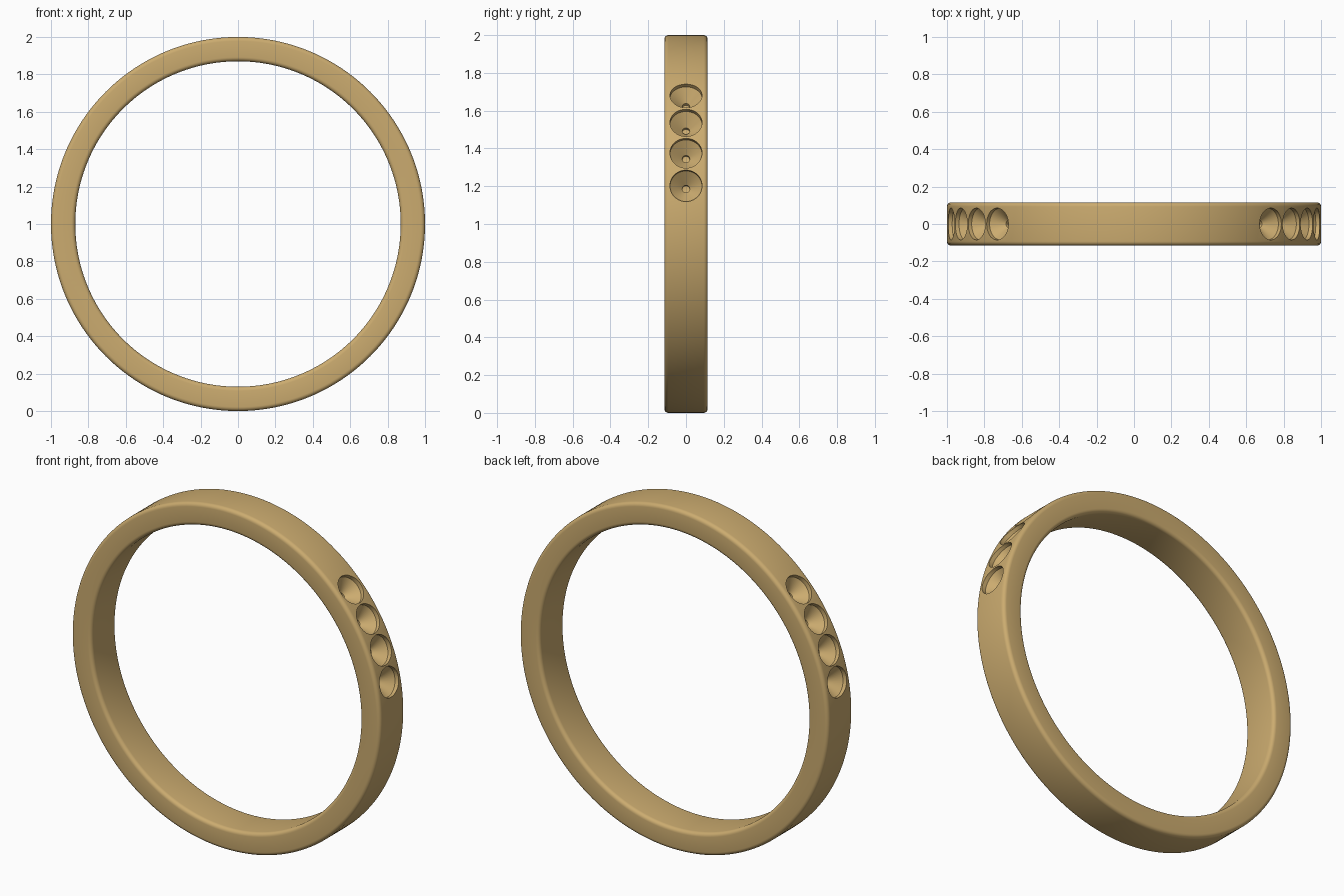
import bpy, bmesh, math
from mathutils import Vector, Matrix

if "Cube" in bpy.data.objects:
    bpy.data.objects.remove(bpy.data.objects["Cube"])

OUTER, INNER, HALF, FILLET = 1.0, 0.87, 0.115, 0.022


def lathe(bm, profile, steps, matrix):
    """Revolve (radius, height) points around local z; closes the loop or caps on the axis."""
    rings = []
    for r, h in profile:
        if r < 1e-6:
            rings.append([bm.verts.new(matrix @ Vector((0, 0, h)))])
        else:
            rings.append([bm.verts.new(matrix @ Vector((r * math.cos(a), r * math.sin(a), h)))
                          for a in (2 * math.pi * i / steps for i in range(steps))])
    closed = len(rings[0]) > 1
    for k in range(len(rings) if closed else len(rings) - 1):
        a, b = rings[k], rings[(k + 1) % len(rings)]
        for i in range(steps):
            j = (i + 1) % steps
            quad = [a[i % len(a)], a[j % len(a)], b[j % len(b)], b[i % len(b)]]
            bm.faces.new(list(dict.fromkeys(quad)))


def finish(bm, name):
    bmesh.ops.recalc_face_normals(bm, faces=bm.faces)
    mesh = bpy.data.meshes.new(name)
    bm.to_mesh(mesh)
    bm.free()
    obj = bpy.data.objects.new(name, mesh)
    bpy.context.collection.objects.link(obj)
    return obj


# Band: rounded rectangular section revolved about the y axis
section = []
for cx, cy, start in ((OUTER, HALF, 0), (INNER, HALF, 90), (INNER, -HALF, 180), (OUTER, -HALF, 270)):
    x = cx + (FILLET if cx == INNER else -FILLET)
    y = cy - math.copysign(FILLET, cy)
    for i in range(6):
        a = math.radians(start + 18 * i)
        section.append((x + FILLET * math.cos(a), y + FILLET * math.sin(a)))
bm = bmesh.new()
lathe(bm, section, 192, Matrix.Translation((0, 0, 1)) @ Matrix.Rotation(math.pi / 2, 4, 'X'))
band = finish(bm, "ring_band")

# Stone seats: four straight-rimmed conical sockets on each shoulder
socket = [(0, 1.06), (0.085, 1.06), (0.085, 0.975), (0.02, 0.915), (0.02, 0.90), (0, 0.895)]
bm = bmesh.new()
for side in (1, -1):
    for i in range(4):
        tilt = math.radians(90 - 11.7 - 10.4 * i) * side
        lathe(bm, socket, 40, Matrix.Translation((0, 0, 1)) @ Matrix.Rotation(tilt, 4, 'Y'))
cutter = finish(bm, "socket_cutter")
cutter.hide_render = True

cut = band.modifiers.new("stone_seats", 'BOOLEAN')
cut.operation, cut.solver, cut.object = 'DIFFERENCE', 'EXACT', cutter
bpy.context.view_layer.objects.active = band
band.select_set(True)
bpy.ops.object.modifier_apply(modifier=cut.name)
bpy.data.objects.remove(cutter)

# Gold finish and smooth shading
gold = bpy.data.materials.new("gold")
gold.diffuse_color = (0.60, 0.41, 0.16, 1)
gold.use_nodes = True
gold.node_tree.nodes["Principled BSDF"].inputs["Base Color"].default_value = gold.diffuse_color
band.data.materials.clear()
band.data.materials.append(gold)
bpy.ops.object.shade_smooth_by_angle(angle=math.radians(30))
